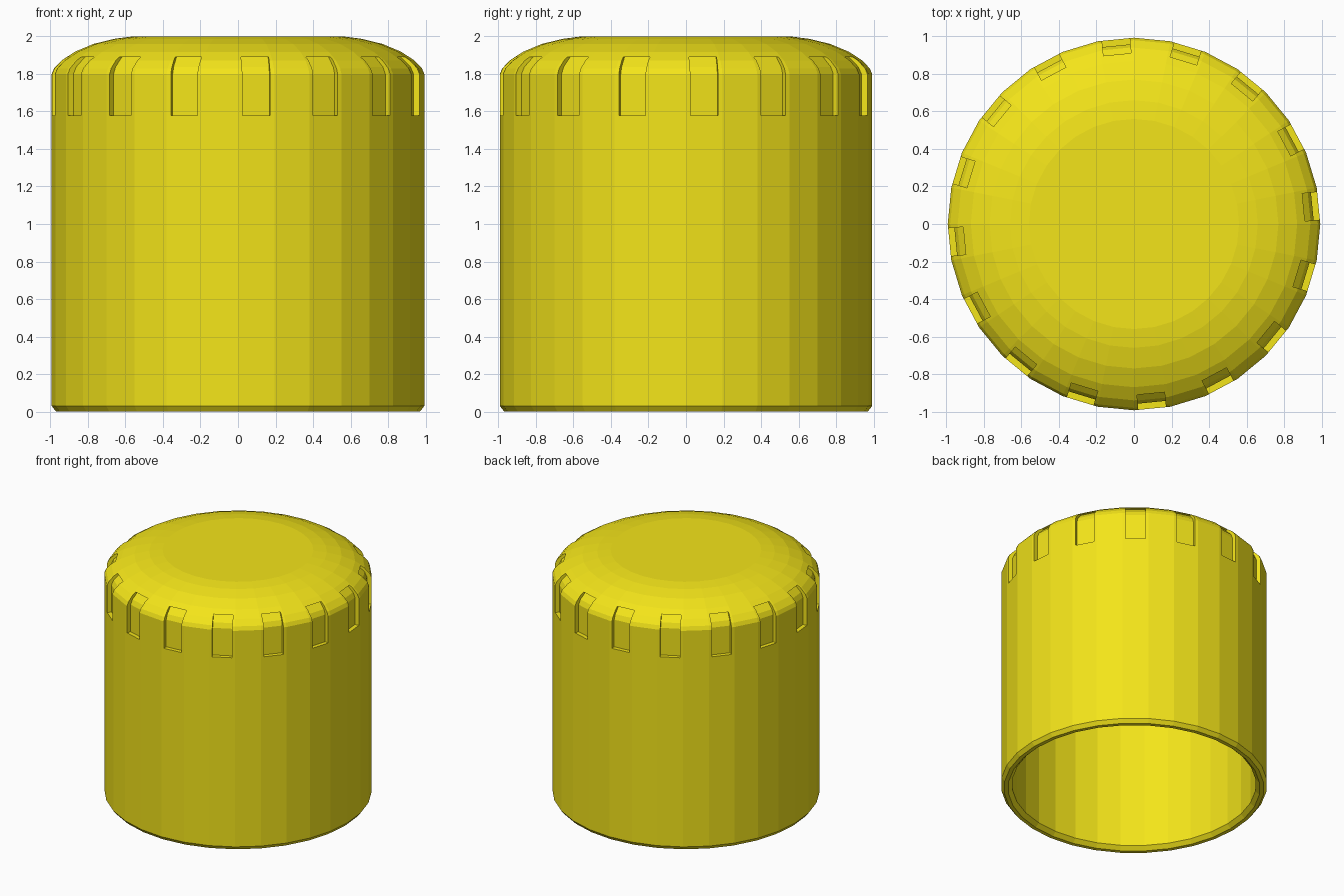
import bpy, bmesh, math
from mathutils import Matrix, Vector

if "Cube" in bpy.data.objects:
    bpy.data.objects.remove(bpy.data.objects["Cube"])

SIDES, NOTCHES = 32, 16


def finish(name, bm):
    bmesh.ops.recalc_face_normals(bm, faces=bm.faces)
    mesh = bpy.data.meshes.new(name)
    bm.to_mesh(mesh)
    bm.free()
    obj = bpy.data.objects.new(name, mesh)
    bpy.context.collection.objects.link(obj)
    return obj


# Hollow cap: outer dome, outer wall, chamfered rim, inner wall, inner ceiling
profile = [(0.56, 2.0), (0.66, 1.987), (0.77, 1.96), (0.87, 1.918), (0.94, 1.872),
           (0.98, 1.83), (0.993, 1.80), (0.993, 0.03), (0.97, 0.0), (0.94, 0.0),
           (0.91, 0.03), (0.91, 1.79), (0.86, 1.85), (0.75, 1.89), (0.56, 1.92)]
bm = bmesh.new()
rings = []
for r, z in profile:
    rings.append([bm.verts.new((r * math.cos(math.tau * i / SIDES),
                                r * math.sin(math.tau * i / SIDES), z))
                  for i in range(SIDES)])
for a, b in zip(rings, rings[1:]):
    for i in range(SIDES):
        j = (i + 1) % SIDES
        bm.faces.new((a[i], a[j], b[j], b[i]))
bm.faces.new(rings[0])
bm.faces.new(rings[-1])
cap = finish("cap", bm)

# Grip notches: one cutter prism in every second facet
cut = [(0.955, 1.578), (1.06, 1.578), (1.06, 1.89), (0.885, 1.89),
       (0.938, 1.838), (0.955, 1.80)]
bm = bmesh.new()
for k in range(NOTCHES):
    rot = Matrix.Rotation(math.tau * (k + 0.25) / NOTCHES, 3, 'Z')
    ends = [[bm.verts.new(rot @ Vector((r, y, z))) for r, z in cut]
            for y in (-0.074, 0.074)]
    bm.faces.new(ends[0])
    bm.faces.new(ends[1])
    for i in range(len(cut)):
        j = (i + 1) % len(cut)
        bm.faces.new((ends[0][i], ends[0][j], ends[1][j], ends[1][i]))
cutter = finish("notch_cutter", bm)
cutter.hide_render = True

mod = cap.modifiers.new("notches", 'BOOLEAN')
mod.operation = 'DIFFERENCE'
mod.solver = 'EXACT'
mod.object = cutter
bpy.context.view_layer.objects.active = cap
cap.select_set(True)
bpy.ops.object.modifier_apply(modifier=mod.name)
bpy.data.objects.remove(cutter)

# Yellow plastic
mat = bpy.data.materials.new("yellow_plastic")
mat.diffuse_color = (0.90, 0.78, 0.01, 1.0)
mat.use_nodes = True
mat.node_tree.nodes["Principled BSDF"].inputs["Base Color"].default_value = mat.diffuse_color
cap.data.materials.clear()
cap.data.materials.append(mat)
